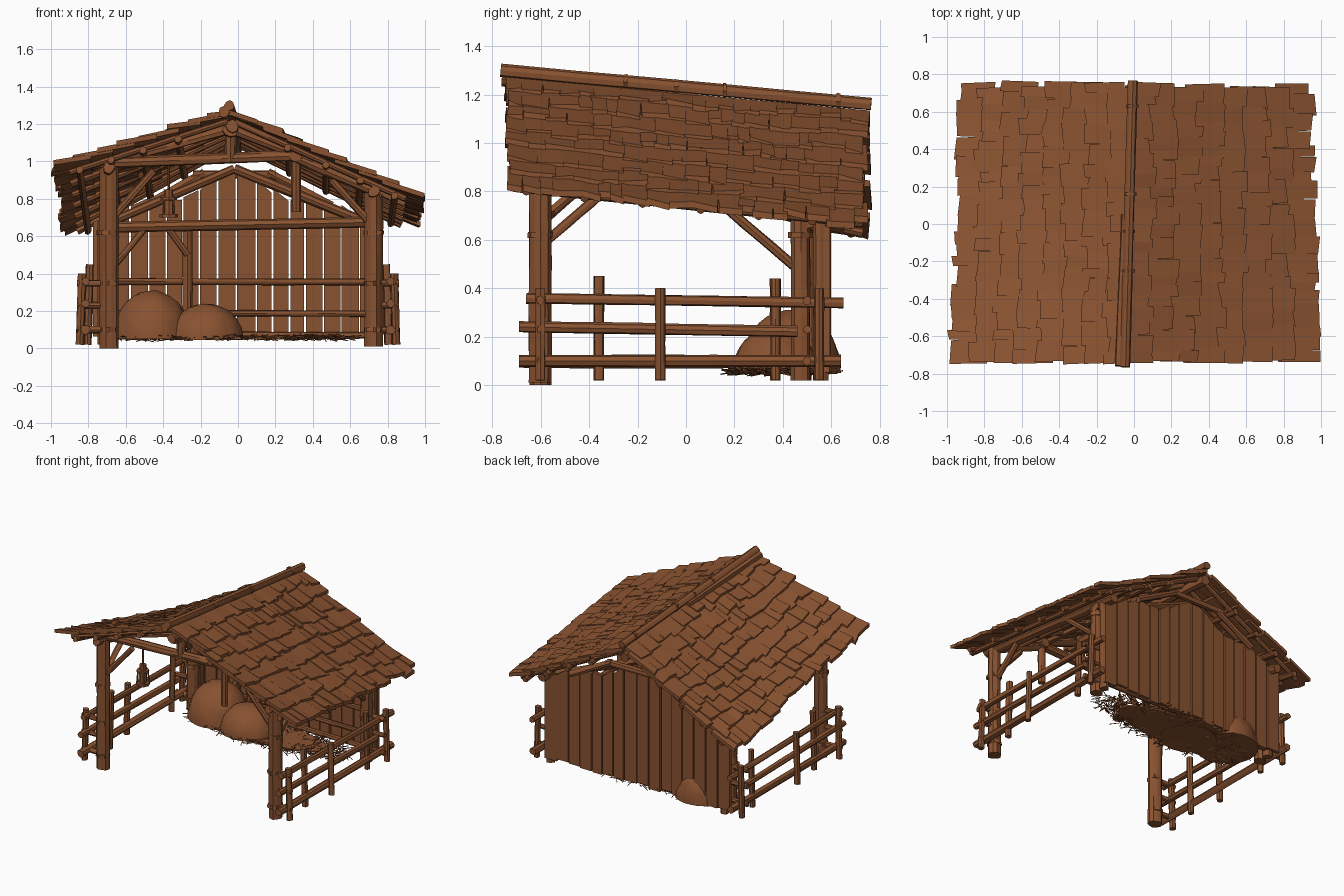
import bpy, bmesh, math, random
from mathutils import Vector, Matrix

random.seed(7)
rnd = random.uniform
if "Cube" in bpy.data.objects:
    bpy.data.objects.remove(bpy.data.objects["Cube"])

wood = bpy.data.materials.new("warm_brown")
wood.use_nodes = True
BROWN = (0.25, 0.085, 0.03, 1)
wood.diffuse_color = BROWN
wood.node_tree.nodes["Principled BSDF"].inputs["Base Color"].default_value = BROWN


def finish(bm, name):
    bmesh.ops.recalc_face_normals(bm, faces=bm.faces)
    mesh = bpy.data.meshes.new(name)
    bm.to_mesh(mesh)
    bm.free()
    mesh.materials.append(wood)
    obj = bpy.data.objects.new(name, mesh)
    bpy.context.collection.objects.link(obj)
    return obj


def add_log(bm, a, b, r, sides=8, rough=0.12, rings=6):
    """Rough-hewn log between two points."""
    a, b = Vector(a), Vector(b)
    turn = (b - a).to_track_quat("Z", "Y")
    scale = [rnd(1 - rough, 1 + rough) for _ in range(sides)]
    loops = []
    for i in range(rings):
        centre = a.lerp(b, i / (rings - 1))
        loop = []
        for k in range(sides):
            ang = math.tau * k / sides
            rad = r * scale[k] * rnd(1 - rough / 2, 1 + rough / 2)
            loop.append(bm.verts.new(centre + turn @ Vector((rad * math.cos(ang), rad * math.sin(ang), 0))))
        loops.append(loop)
    for lo, hi in zip(loops, loops[1:]):
        for k in range(sides):
            n = (k + 1) % sides
            bm.faces.new((lo[k], lo[n], hi[n], hi[k]))
    bm.faces.new(loops[0][::-1])
    bm.faces.new(loops[-1])


def logs(name, items, **kw):
    bm = bmesh.new()
    for a, b, r in items:
        add_log(bm, a, b, r, **kw)
    return finish(bm, name)


def add_slab(bm, bottom, top):
    """Solid from two matching quads."""
    lo = [bm.verts.new(p) for p in bottom]
    hi = [bm.verts.new(p) for p in top]
    bm.faces.new(lo[::-1])
    bm.faces.new(hi)
    for k in range(4):
        n = (k + 1) % 4
        bm.faces.new((lo[k], lo[n], hi[n], hi[k]))


# Roof surface: u runs ridge to eave, y runs front to back, right slope sags a little
EAVES = {-1: (Vector((-0.98, 0, 0.98)), Vector((-0.93, 0, 0.6))),
         1: (Vector((0.98, 0, 0.81)), Vector((0.95, 0, 0.65)))}
RIDGE = (Vector((-0.04, 0, 1.27)), Vector((-0.01, 0, 1.13)))
SAG = {-1: 0.03, 1: 0.01}


def roof(side, u, y, lift=0.0):
    v = (y + 0.76) / 1.52
    p = RIDGE[0].lerp(RIDGE[1], v).lerp(EAVES[side][0].lerp(EAVES[side][1], v), u)
    sag = SAG[side] * 16 * u * (1 - u) * v * (1 - v)
    return Vector((p.x, y, p.z + lift - sag))


# Shingles
ROWS = 8
for side, label in ((-1, "right"), (1, "left")):
    bm = bmesh.new()
    for row in range(ROWS):
        y = -0.75 + rnd(0, 0.02)
        while y < 0.72:
            w = min(rnd(0.05, 0.13), 0.76 - y)
            u0 = max(0, row / ROWS - 0.08)
            u1 = (row + 1) / ROWS + rnd(-0.02, 0.025)
            skew, lift = rnd(-0.008, 0.008), rnd(0, 0.018)
            ends = ((u0, y, 0), (u1, y + skew, 0.015 + lift),
                    (u1 + rnd(-0.015, 0.015), y + w + skew, 0.015 + rnd(0, 0.018)), (u0, y + w, 0))
            add_slab(bm, [roof(side, u, t, h - 0.022) for u, t, h in ends],
                     [roof(side, u, t, h + 0.004) for u, t, h in ends])
            y += w - 0.006
    finish(bm, f"{label}_roof_shingles")

# Ridge pole, cap board and rope wraps
logs("ridge_pole", [((-0.045, -0.765, 1.30), (-0.005, 0.765, 1.16), 0.027)])
logs("ridge_cap", [((-0.075, -0.76, 1.265), (-0.04, 0.05, 1.19), 0.03),
                   ((-0.03, -0.74, 1.19), (-0.01, 0.74, 1.06), 0.035)])
wraps = []
for y in (-0.25, -0.04, 0.16, 0.63):
    z = 1.23 - 0.0915 * y
    wraps.append(((-0.025 + 0.026 * y, y - 0.008, z), (-0.025 + 0.026 * y, y + 0.008, z), 0.031))
logs("ridge_wraps", wraps, rings=2)

# Rafters and purlins under the shingles
rafters, purlins = [], []
for side in (-1, 1):
    for y in (-0.66, -0.42, -0.18, 0.06, 0.3, 0.52, 0.68):
        rafters.append((roof(side, 0.02, y, -0.04), roof(side, 0.92, y, -0.036), 0.018))
    for u in (0.3, 0.5, 0.68, 0.86):
        purlins.append((roof(side, u, -0.71, -0.052), roof(side, u, 0.73, -0.052), 0.02))
logs("rafters", rafters)
logs("purlins", purlins)

# Main posts
logs("front_posts", [((-0.69, -0.6, 0), (-0.69, -0.6, 0.99), 0.047),
                     ((0.725, -0.6, 0.01), (0.725, -0.6, 0.83), 0.047)], sides=10)
logs("back_posts", [((x, y, 0.02), (x, y, 0.68), r)
                    for x in (-0.71, 0.725) for y, r in ((0.475, 0.042), (0.555, 0.03))], sides=10)
collars = []
for x, y in ((-0.69, -0.6), (0.725, -0.6), (-0.71, 0.475), (0.725, 0.475)):
    for z in (0.1, 0.35, 0.62):
        collars.append(((x, y, z - 0.012), (x, y, z + 0.012), 0.051))
logs("post_wraps", collars, rings=2)

# Front truss, side plates and braces
logs("front_truss", [((-0.74, -0.61, 0.99), (0.34, -0.61, 1.03), 0.03),
                     ((0.28, -0.61, 1.03), (0.77, -0.61, 0.82), 0.028),
                     ((-0.04, -0.61, 1.0), (-0.04, -0.61, 1.22), 0.033),
                     ((-0.04, -0.7, 1.17), (-0.04, -0.55, 1.16), 0.042),
                     ((0.31, -0.64, 1.03), (0.31, -0.56, 1.03), 0.034),
                     ((0.31, -0.6, 0.73), (0.31, -0.6, 1.05), 0.024),
                     ((-0.05, -0.6, 1.17), (-0.6, -0.6, 1.02), 0.026),
                     ((-0.04, -0.6, 1.17), (0.4, -0.6, 1.0), 0.026)])
logs("side_plates", [((-0.69, -0.68, 0.97), (-0.71, 0.66, 0.67), 0.032),
                     ((0.725, -0.68, 0.84), (0.725, 0.66, 0.68), 0.032)])
logs("braces", [((-0.67, -0.6, 0.7), (-0.45, -0.6, 0.95), 0.02),
                ((0.7, -0.6, 0.68), (0.5, -0.6, 0.9), 0.02),
                ((-0.69, -0.57, 0.7), (-0.69, -0.36, 0.88), 0.02),
                ((0.725, -0.57, 0.6), (0.725, -0.36, 0.78), 0.02),
                ((-0.71, 0.46, 0.48), (-0.71, 0.18, 0.72), 0.02),
                ((0.725, 0.46, 0.48), (0.725, 0.18, 0.72), 0.02),
                ((-0.68, 0.5, 0.42), (-0.5, 0.5, 0.64), 0.018),
                ((-0.27, 0.5, 0.5), (-0.38, 0.5, 0.65), 0.018)])

# Back frame
logs("back_frame", [((-0.74, 0.5, 0.645), (0.76, 0.5, 0.675), 0.03),
                    ((-0.66, 0.54, 0.36), (0.7, 0.54, 0.355), 0.018),
                    ((-0.66, 0.54, 0.19), (0.7, 0.54, 0.185), 0.018),
                    ((-0.7, 0.56, 0.075), (0.7, 0.56, 0.07), 0.018),
                    ((-0.27, 0.52, 0.07), (-0.27, 0.52, 0.66), 0.026),
                    ((-0.02, 0.53, 0.96), (-0.72, 0.53, 0.66), 0.025),
                    ((-0.02, 0.53, 0.96), (0.72, 0.53, 0.66), 0.025),
                    ((-0.24, 0.64, 0.93), (0.2, 0.64, 0.93), 0.022),
                    ((-0.18, 0.64, 0.94), (-0.5, 0.64, 0.76), 0.022),
                    ((0.16, 0.64, 0.94), (0.5, 0.64, 0.76), 0.022)])


# Back wall planks, stepping up to the gable
def wall_top(x):
    a = abs(x + 0.02)
    return max(0.97 - 0.62 * a, min(0.79, 1.02 - 0.46 * a)) + rnd(-0.015, 0.015)


bm = bmesh.new()
x = -0.78
while x < 0.7:
    w, gap, depth = rnd(0.085, 0.105), rnd(0.002, 0.006), rnd(0, 0.012)
    foot = 0.065 + rnd(-0.015, 0.015)
    left, right = x + gap, x + w - gap
    outline = [(left, foot), (right, foot), (right, wall_top(x + w)), (left, wall_top(x))]
    add_slab(bm, [(px, 0.565 + depth, pz) for px, pz in outline],
             [(px, 0.59 + depth, pz) for px, pz in outline])
    x += w
finish(bm, "back_wall_planks")

# Side fences
for side, label in ((-1, "right"), (1, "left")):
    fx = 0.815 * side
    logs(f"{label}_fence_rails", [((fx, -0.66, 0.36), (fx, 0.65, 0.34), 0.022),
                                  ((fx, -0.69, 0.24), (fx, 0.46, 0.22), 0.023),
                                  ((fx, -0.69, 0.1), (fx, 0.64, 0.1), 0.027)])
    stakes = [((fx + out * side, y, 0.02), (fx + (out - 0.012) * side, y, top), 0.021)
              for y, top, out in ((-0.6, 0.4, 0.03), (-0.36, 0.45, -0.01), (-0.105, 0.4, 0.03),
                                  (0.37, 0.44, -0.01), (0.55, 0.4, 0.03))]
    logs(f"{label}_fence_stakes", stakes)
    pegs = [((0.72 * side, y, z), (0.86 * side, y, z), 0.018) for y in (-0.6, 0.5) for z in (0.1, 0.23, 0.35)]
    logs(f"{label}_fence_pegs", pegs, rings=2)

# Lantern on the front beam
L = Vector((-0.37, -0.59, 0))


def up(z, dx=0, dy=0):
    return L + Vector((dx, dy, z))


parts = [(up(0.84), up(0.98), 0.006), (up(0.7), up(0.72), 0.048), (up(0.72), up(0.79), 0.028),
         (up(0.795), up(0.81), 0.044), (up(0.81), up(0.85), 0.024)]
parts += [(up(0.71, dx, dy), up(0.81, dx * 0.8, dy * 0.8), 0.005) for dx in (-0.03, 0.03) for dy in (-0.03, 0.03)]
logs("lantern", parts, rough=0.03, rings=2)

# Hay heaps
for name, centre, size in (("large_hay_heap", (-0.46, 0.43, 0.05), (0.21, 0.21, 0.26)),
                           ("small_hay_heap", (-0.17, 0.37, 0.045), (0.2, 0.18, 0.195))):
    bm = bmesh.new()
    bmesh.ops.create_icosphere(bm, subdivisions=4, radius=1)
    bmesh.ops.bisect_plane(bm, geom=bm.verts[:] + bm.edges[:] + bm.faces[:], plane_co=(0, 0, 0),
                           plane_no=(0, 0, -1), clear_outer=True)
    for v in bm.verts:
        v.co *= rnd(0.985, 1.015)
    bmesh.ops.holes_fill(bm, edges=[e for e in bm.edges if e.is_boundary])
    bm.transform(Matrix.Translation(centre) @ Matrix.Diagonal((*size, 1)))
    heap = finish(bm, name)
    bpy.ops.object.select_all(action="DESELECT")
    heap.select_set(True)
    bpy.context.view_layer.objects.active = heap
    bpy.ops.object.shade_smooth_by_angle(angle=math.radians(40))

# Straw bed: a thin ragged mat with loose stalks
bm = bmesh.new()
bmesh.ops.create_cone(bm, cap_ends=True, segments=48, radius1=1, radius2=1, depth=0.012)
bm.transform(Matrix.Translation((-0.1, 0.39, 0.055)) @ Matrix.Diagonal((0.54, 0.17, 1, 1)))
for k in range(650):
    ang, rad = rnd(0, math.tau), math.sqrt(rnd(0.3, 1.1))
    base = Vector((-0.02 + 0.62 * rad * math.cos(ang), 0.39 + 0.19 * rad * math.sin(ang), rnd(0.05, 0.065)))
    turn = rnd(0, math.tau)
    tip = base + Vector((math.cos(turn), math.sin(turn), rnd(-0.2, 0.25))) * rnd(0.04, 0.08)
    add_log(bm, base, tip, 0.003, sides=3, rings=2)
finish(bm, "straw_bed")
